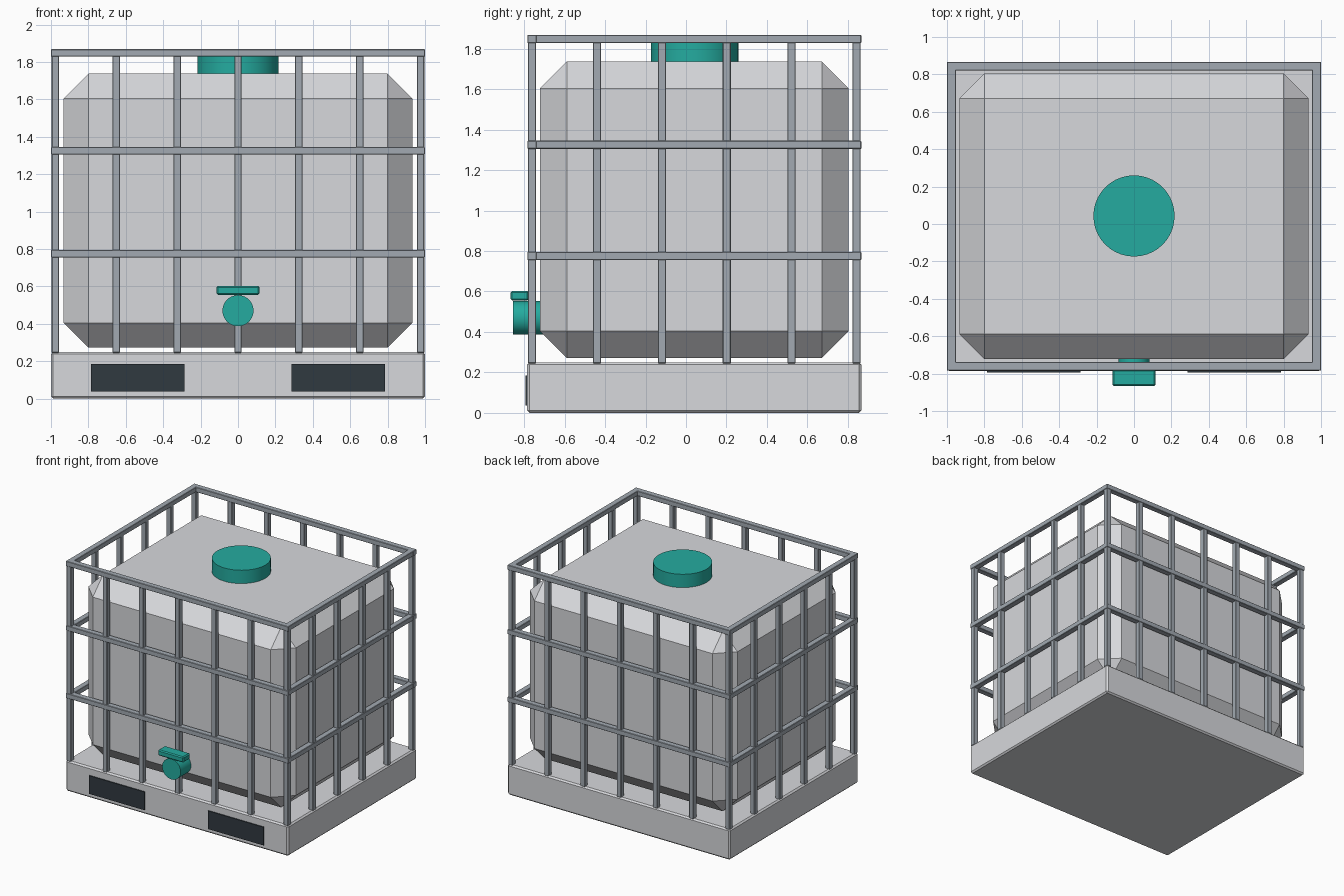
import bpy, math

if "Cube" in bpy.data.objects:
    bpy.data.objects.remove(bpy.data.objects["Cube"])

CY = 0.041          # centre of pallet, tank and cage in y
HX, HY = 0.976, 0.802   # cage centre lines


def mat(name, rgb):
    m = bpy.data.materials.new(name)
    m.diffuse_color = (*rgb, 1)
    m.use_nodes = True
    m.node_tree.nodes["Principled BSDF"].inputs["Base Color"].default_value = m.diffuse_color
    return m


PLASTIC = mat("light grey", (0.68, 0.69, 0.715))
STEEL = mat("cage steel", (0.36, 0.40, 0.445))
TEAL = mat("teal", (0.018, 0.41, 0.35))
DARK = mat("dark slate", (0.03, 0.041, 0.051))


def finish(ob, name, material):
    ob.name = ob.data.name = name
    ob.data.materials.append(material)
    return ob


def box(name, lo, hi, material, bevel=0.0):
    c = [(a + b) / 2 for a, b in zip(lo, hi)]
    bpy.ops.mesh.primitive_cube_add(size=1, location=c)
    ob = bpy.context.object
    ob.scale = [b - a for a, b in zip(lo, hi)]
    bpy.ops.object.transform_apply(location=False, rotation=False, scale=True)
    if bevel:
        m = ob.modifiers.new("bevel", 'BEVEL')
        m.width, m.segments, m.limit_method = bevel, 1, 'NONE'
    return finish(ob, name, material)


def bar(name, centre, size, material=STEEL):
    return box(name, [c - s / 2 for c, s in zip(centre, size)],
               [c + s / 2 for c, s in zip(centre, size)], material, 0.003)


def cylinder(name, r, depth, loc, rot=(0, 0, 0)):
    bpy.ops.mesh.primitive_cylinder_add(vertices=40, radius=r, depth=depth,
                                        location=loc, rotation=rot)
    bpy.ops.object.shade_smooth_by_angle(angle=math.radians(30))
    return finish(bpy.context.object, name, TEAL)


# Pallet base with two fork openings on the front
box("pallet", (-1, CY - 0.826, 0), (1, CY + 0.826, 0.25), PLASTIC, 0.012)
for side, x in (("left", -0.536), ("right", 0.536)):
    box("fork_opening_" + side, (x - 0.25, -0.794, 0.037),
        (x + 0.25, -0.7855, 0.185), DARK)

# Chamfered tank
box("tank", (-0.933, CY - 0.763, 0.272), (0.933, CY + 0.763, 1.737), PLASTIC, 0.133)

# Filler lid, outlet valve and its handle
cylinder("lid", 0.217, 0.13, (0, 0.043, 1.78))
cylinder("valve", 0.083, 0.165, (0, -0.7725, 0.47), (math.pi / 2, 0, 0))
box("valve_handle", (-0.115, -0.867, 0.555), (0.115, -0.777, 0.602), TEAL, 0.008)

# Cage posts: 7 along front and back, 4 more between them on each side
post = (0.04, 0.04, 1.61)
for s, face in ((-1, "front"), (1, "back")):
    for i in range(7):
        bar(f"{face}_post_{i}", (HX * (i / 3 - 1), CY + s * HY, 1.05), post)
for s, face in ((-1, "left"), (1, "right")):
    for i in range(1, 5):
        bar(f"{face}_post_{i}", (s * HX, CY + HY * (i / 2.5 - 1), 1.05), post)

# Cage rails: three rings
for k, z in enumerate((0.775, 1.325, 1.848)):
    for s, a, b in ((-1, "front", "left"), (1, "back", "right")):
        bar(f"{a}_rail_{k}", (0, CY + s * HY, z), (2.0, 0.047, 0.04))
        bar(f"{b}_rail_{k}", (s * HX, CY, z), (0.047, 1.65, 0.04))
